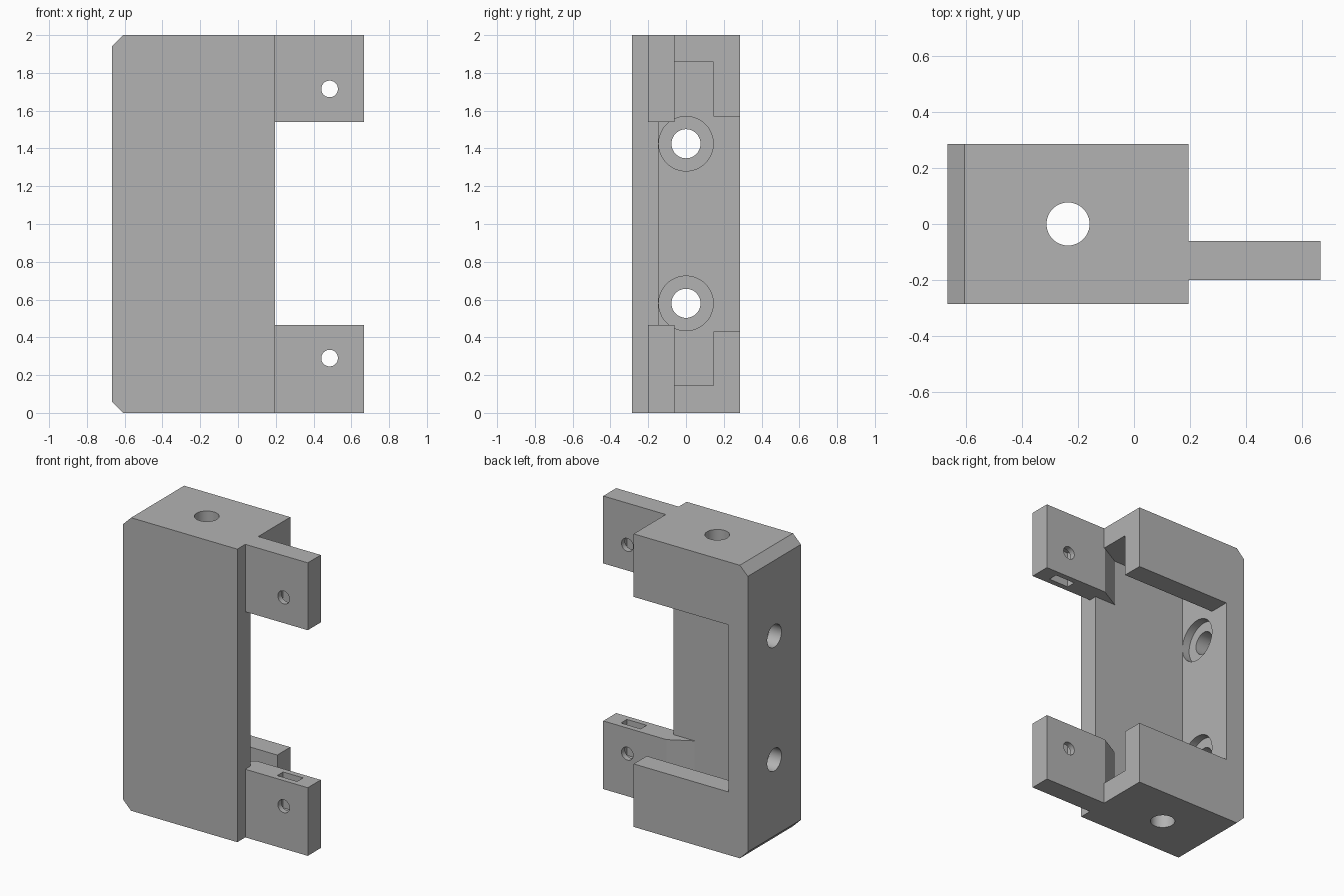
import bpy, bmesh, math
from mathutils import Matrix, Vector

cube = bpy.data.objects.get("Cube")
if cube:
    bpy.data.objects.remove(cube, do_unlink=True)

grey = bpy.data.materials.new("plain grey")
grey.use_nodes = True
colour = (0.45, 0.45, 0.45, 1)
grey.diffuse_color = colour
grey.node_tree.nodes["Principled BSDF"].inputs["Base Color"].default_value = colour


def make(name, bm):
    bmesh.ops.recalc_face_normals(bm, faces=bm.faces)
    mesh = bpy.data.meshes.new(name)
    bm.to_mesh(mesh)
    bm.free()
    obj = bpy.data.objects.new(name, mesh)
    bpy.context.collection.objects.link(obj)
    mesh.materials.append(grey)
    return obj


def prism(name, points, move):
    """Extrude a closed profile of 3D points along a vector."""
    bm = bmesh.new()
    face = bm.faces.new([bm.verts.new(p) for p in points])
    ext = bmesh.ops.extrude_face_region(bm, geom=[face])
    verts = [v for v in ext["geom"] if isinstance(v, bmesh.types.BMVert)]
    bmesh.ops.translate(bm, vec=move, verts=verts)
    return make(name, bm)


def box(name, x, y, z):
    pts = [(x[0], y[0], z[0]), (x[1], y[0], z[0]), (x[1], y[1], z[0]), (x[0], y[1], z[0])]
    return prism(name, pts, (0, 0, z[1] - z[0]))


def cylinder(name, centre, radius, length, axis):
    bm = bmesh.new()
    turn = Vector((0, 0, 1)).rotation_difference(Vector(axis)).to_matrix().to_4x4()
    bmesh.ops.create_cone(bm, cap_ends=True, segments=48, radius1=radius, radius2=radius,
                          depth=length, matrix=Matrix.Translation(centre) @ turn)
    return make(name, bm)


def combine(target, tool, operation):
    tool.hide_render = True
    mod = target.modifiers.new(operation, 'BOOLEAN')
    mod.operation = operation
    mod.solver = 'EXACT'
    mod.object = tool
    bpy.context.view_layer.objects.active = target
    bpy.ops.object.modifier_apply(modifier=mod.name)
    bpy.data.objects.remove(tool, do_unlink=True)


def cut(tool):
    combine(bracket, tool, 'DIFFERENCE')


X, EDGE, DEPTH, CHAMFER = 0.667, 0.195, 0.286, 0.06
INNER, FRONT = -0.52, -0.145

# Housing block with two chamfered corners
outline = [(EDGE, 0), (EDGE, 2), (CHAMFER - X, 2), (-X, 2 - CHAMFER), (-X, CHAMFER), (CHAMFER - X, 0)]
bracket = prism("bracket_housing", [(x, -DEPTH, z) for x, z in outline], (0, 2 * DEPTH, 0))

# Inner pocket and the window through the back
cut(box("pocket", (INNER, 0.4), (FRONT, 0.145), (0.145, 1.857)))
cut(box("window", (INNER, 0.4), (FRONT, 0.4), (0.43, 1.57)))

# Mounting tabs tapering into the front wall
plan = [(X, -0.2), (X, -0.06), (0.19, -0.06), (0.036, FRONT), (0.036, -0.2)]
for low, high in ((0, 0.465), (1.54, 2)):
    tab = prism("tab", [(x, y, low) for x, y in plan], (0, 0, high - low))
    combine(bracket, tab, 'UNION')

# Tab screw holes and nut slots
for hole_z, slot in ((0.29, (0.22, 0.6)), (1.715, (1.4, 1.785))):
    cut(cylinder("tab_hole", (0.485, -0.13, hole_z), 0.044, 0.3, (0, 1, 0)))
    cut(box("nut_slot", (0.41, 0.56), (-0.162, -0.098), slot))

# Vertical hole through both ends
cut(cylinder("end_hole", (-0.236, 0, 1), 0.077, 3, (0, 0, 1)))

# Counterbored side holes
for z in (0.58, 1.425):
    cut(cylinder("counterbore", (INNER, 0, z), 0.1445, 0.11, (1, 0, 0)))
    cut(cylinder("side_hole", (INNER, 0, z), 0.077, 0.6, (1, 0, 0)))

# Smooth round holes, keep edges crisp
bpy.ops.object.select_all(action='DESELECT')
bracket.select_set(True)
bpy.context.view_layer.objects.active = bracket
bpy.ops.object.shade_smooth_by_angle(angle=math.radians(25))
